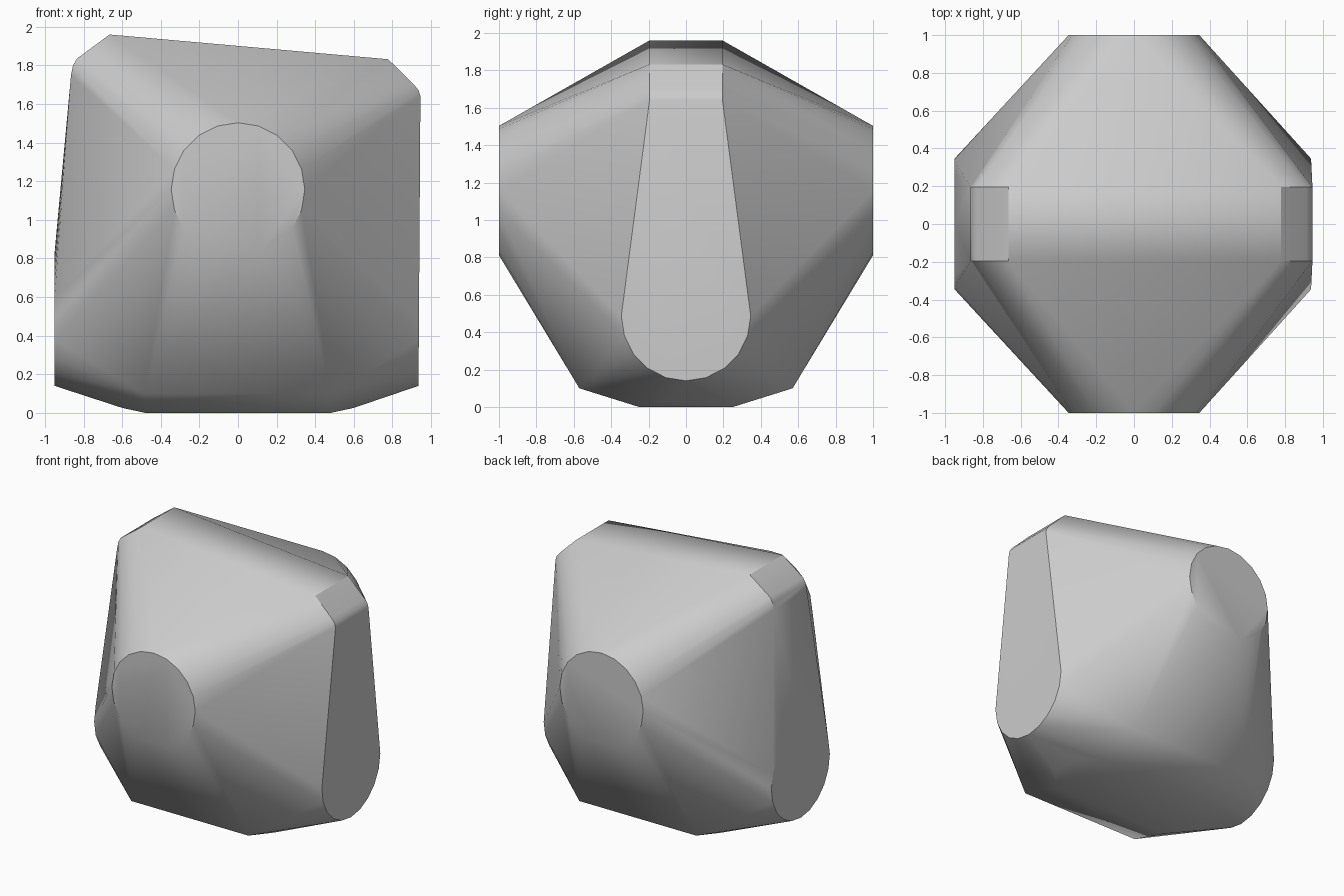
import bpy, bmesh
from math import sin, cos, tau, radians

cube = bpy.data.objects.get("Cube")
if cube:
    bpy.data.objects.remove(cube, do_unlink=True)

SIDES = 20
RADIUS = 0.346


def ring(z):
    """Outline of a round facet: sideways offset and height."""
    for i in range(SIDES):
        a = tau * i / SIDES
        yield RADIUS * sin(a), z + RADIUS * cos(a)


points = []

# round facets on the front and back
for side in (-1, 1):
    points += [(u, side, z) for u, z in ring(1.157)]

# round facets on both flanks, the left one leaning out slightly
for u, z in ring(0.486):
    points.append((-0.95, u, z))
    points.append((0.935 + 0.0067 * (z - 0.14), u, z))

# crown ridge with a bevelled shoulder at each end (x, z), then the base
crown = [(-0.665, 1.96), (-0.835, 1.835), (-0.855, 1.80), (-0.865, 1.75),
         (0.778, 1.832), (0.912, 1.70), (0.936, 1.67), (0.945, 1.64)]
for side in (-1, 1):
    points += [(x, side * 0.195, z) for x, z in crown]
    for end in (-1, 1):
        points.append((end * 0.485, side * 0.57, 0.10))
        points.append((end * 0.48, side * 0.25, 0.0))
        points.append((end * 0.60, side * 0.12, 0.026))

# wrap everything in one convex skin
bm = bmesh.new()
for p in points:
    bm.verts.new(p)
hull = bmesh.ops.convex_hull(bm, input=bm.verts[:])
spare = {g for g in hull["geom_interior"] + hull["geom_unused"]
         if isinstance(g, bmesh.types.BMVert)}
bmesh.ops.delete(bm, geom=list(spare), context='VERTS')
bmesh.ops.dissolve_limit(bm, angle_limit=radians(0.5),
                         verts=bm.verts[:], edges=bm.edges[:])
bmesh.ops.recalc_face_normals(bm, faces=bm.faces[:])
mesh = bpy.data.meshes.new("faceted_boulder")
bm.to_mesh(mesh)
bm.free()

# plain grey stone
stone = bpy.data.materials.new("grey_stone")
stone.use_nodes = True
grey = (0.6, 0.6, 0.6, 1.0)
stone.diffuse_color = grey
stone.node_tree.nodes["Principled BSDF"].inputs["Base Color"].default_value = grey
mesh.materials.append(stone)

boulder = bpy.data.objects.new("faceted_boulder", mesh)
bpy.context.collection.objects.link(boulder)
bpy.context.view_layer.objects.active = boulder
boulder.select_set(True)
bpy.ops.object.shade_smooth_by_angle(angle=radians(35))
